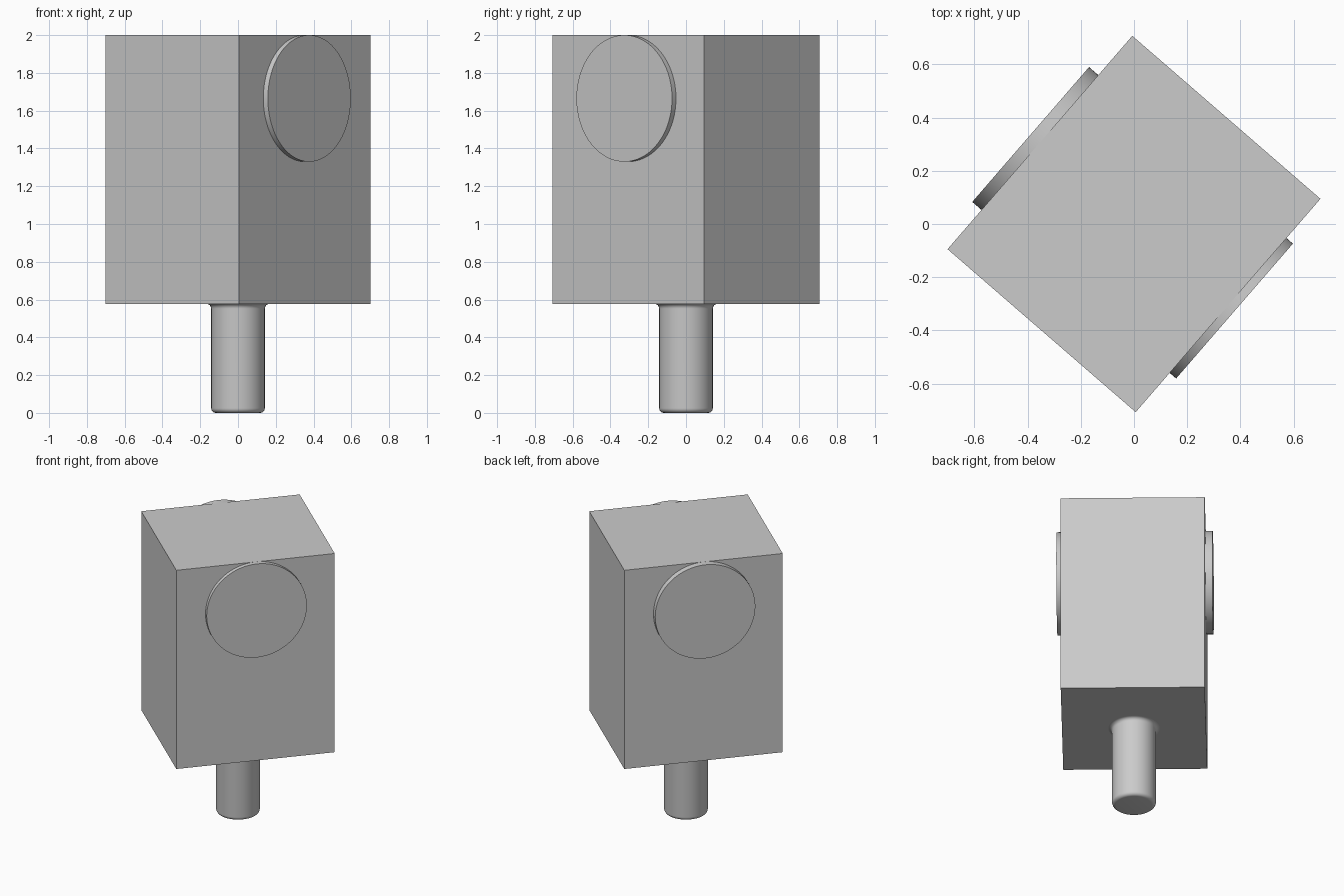
import bpy, bmesh, math
from mathutils import Matrix, Vector

cube = bpy.data.objects.get("Cube")
if cube:
    bpy.data.objects.remove(cube, do_unlink=True)

grey = bpy.data.materials.new("plain_grey")
grey.use_nodes = True
colour = (0.6, 0.6, 0.6, 1)
grey.diffuse_color = colour
grey.node_tree.nodes["Principled BSDF"].inputs["Base Color"].default_value = colour

TURN = Matrix.Rotation(math.radians(49.1), 4, "Z")
LENGTH, WIDTH = 1.06, 0.935
BOTTOM, TOP = 0.577, 2.0


def finish(name, bm, smooth=False):
    mesh = bpy.data.meshes.new(name)
    bmesh.ops.recalc_face_normals(bm, faces=bm.faces)
    bm.to_mesh(mesh)
    bm.free()
    mesh.materials.append(grey)
    obj = bpy.data.objects.new(name, mesh)
    bpy.context.collection.objects.link(obj)
    if smooth:
        bpy.ops.object.select_all(action="DESELECT")
        obj.select_set(True)
        bpy.context.view_layer.objects.active = obj
        bpy.ops.object.shade_smooth_by_angle(angle=math.radians(35))
    return obj


# Turned rectangular block
bm = bmesh.new()
size = Matrix.Diagonal((LENGTH, WIDTH, TOP - BOTTOM, 1))
bmesh.ops.create_cube(bm, size=1, matrix=TURN @ Matrix.Translation((0, 0, (TOP + BOTTOM) / 2)) @ size)
finish("block", bm)


# Round plates on the two long faces
def side_disc(name, side, proud):
    radius, sunk = 0.335, 0.03
    middle = side * (WIDTH / 2 + (proud - sunk) / 2)
    place = Matrix.Translation((0, middle, TOP - radius)) @ Matrix.Rotation(math.pi / 2, 4, "X")
    bm = bmesh.new()
    bmesh.ops.create_cone(bm, cap_ends=True, segments=96, radius1=radius, radius2=radius,
                          depth=proud + sunk, matrix=TURN @ place)
    finish(name, bm, smooth=True)


side_disc("front_disc", -1, 0.032)
side_disc("back_disc", 1, 0.046)

# Pin with rounded foot and a small fillet under the block
R, ROUND = 0.142, 0.025
arc = [math.radians(a) for a in range(0, 91, 15)]
profile = [(0, 0)]
profile += [(R - ROUND + ROUND * math.sin(a), ROUND - ROUND * math.cos(a)) for a in arc]
profile += [(R + ROUND - ROUND * math.cos(a), BOTTOM - ROUND + ROUND * math.sin(a)) for a in arc]
bm = bmesh.new()
verts = [bm.verts.new((r, 0, z)) for r, z in profile]
edges = [bm.edges.new(pair) for pair in zip(verts, verts[1:])]
bmesh.ops.spin(bm, geom=verts + edges, cent=(0, 0, 0), axis=(0, 0, 1),
               angle=math.tau, steps=64, use_duplicate=False)
bmesh.ops.remove_doubles(bm, verts=bm.verts, dist=0.0001)
finish("pin", bm, smooth=True)
